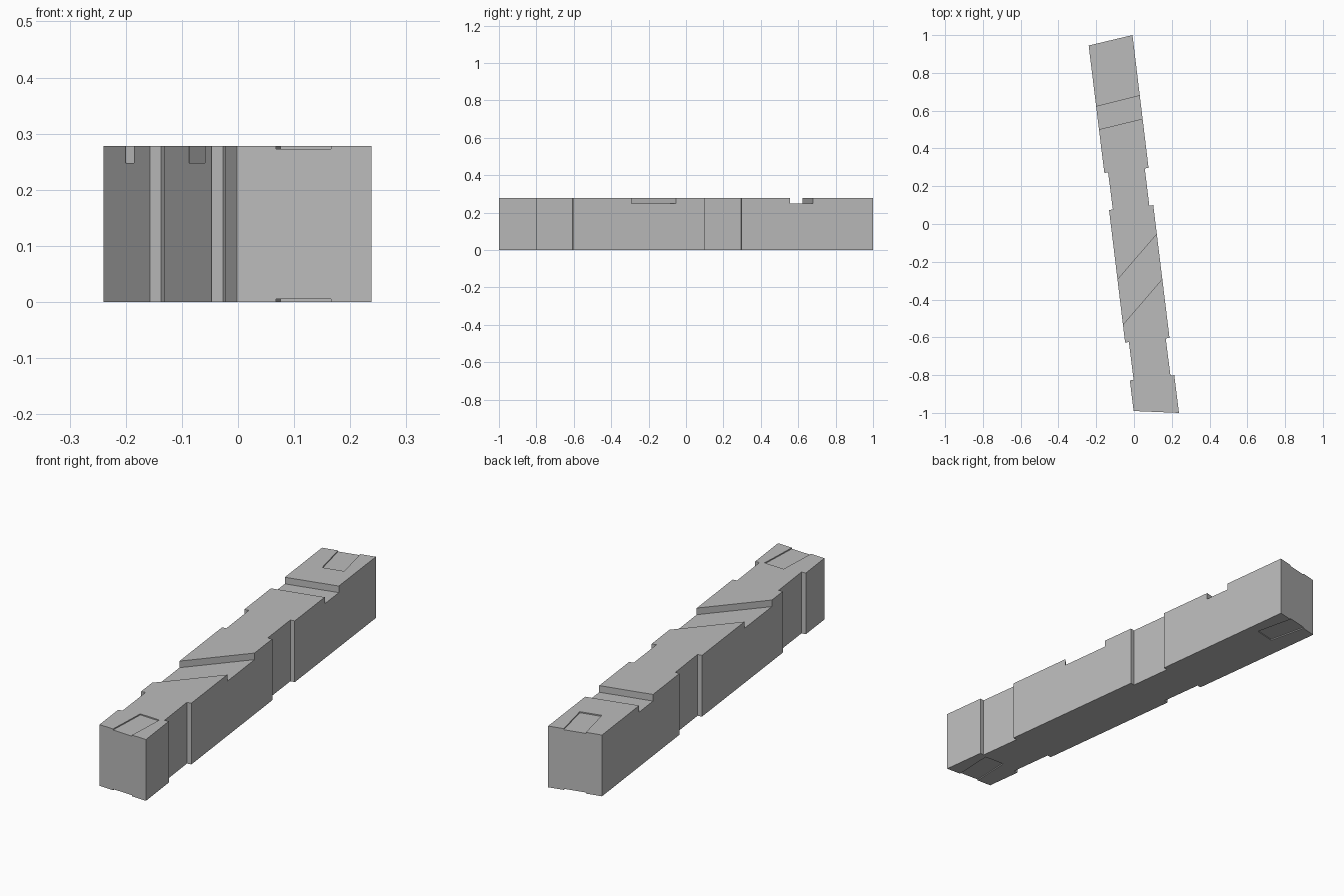
import bpy
import bmesh
from mathutils import Vector

cube = bpy.data.objects.get("Cube")
if cube:
    bpy.data.objects.remove(cube, do_unlink=True)

HEIGHT = 0.278
GROOVE_FLOOR = 0.248
POCKET_DEPTH = 0.005

grey = bpy.data.materials.new("plain grey")
grey.use_nodes = True
colour = (0.5, 0.5, 0.5, 1)
grey.diffuse_color = colour
grey.node_tree.nodes["Principled BSDF"].inputs["Base Color"].default_value = colour


def prism(name, outline, bottom, top):
    """Extrude a plan outline between two heights."""
    bm = bmesh.new()
    base = bm.faces.new([bm.verts.new((p[0], p[1], bottom)) for p in outline])
    new = bmesh.ops.extrude_face_region(bm, geom=[base])["geom"]
    lifted = [v for v in new if isinstance(v, bmesh.types.BMVert)]
    bmesh.ops.translate(bm, verts=lifted, vec=(0, 0, top - bottom))
    bmesh.ops.recalc_face_normals(bm, faces=bm.faces)
    mesh = bpy.data.meshes.new(name)
    bm.to_mesh(mesh)
    bm.free()
    mesh.materials.append(grey)
    obj = bpy.data.objects.new(name, mesh)
    bpy.context.collection.objects.link(obj)
    return obj


def cut(target, outline, bottom, top):
    """Subtract a prism and discard the cutter."""
    cutter = prism("cutter", outline, bottom, top)
    cutter.hide_render = True
    mod = target.modifiers.new("cut", "BOOLEAN")
    mod.operation = "DIFFERENCE"
    mod.solver = "EXACT"
    mod.object = cutter
    bpy.context.view_layer.objects.active = target
    bpy.ops.object.modifier_apply(modifier=mod.name)
    bpy.data.objects.remove(cutter, do_unlink=True)


# Beam with shallow recesses along both sides
left_side = [(-0.24, 0.945), (-0.157, 0.27), (-0.137, 0.273), (-0.112, 0.077),
             (-0.132, 0.074), (-0.047, -0.628), (-0.027, -0.625),
             (-0.002, -0.825), (-0.022, -0.828), (-0.002, -0.99)]
right_side = [(0.238, -1.0), (0.213, -0.8), (0.193, -0.803), (0.168, -0.606),
              (0.188, -0.603), (0.102, 0.1), (0.081, 0.097), (0.057, 0.294),
              (0.077, 0.297), (-0.008, 1.0)]
beam = prism("beam", left_side + right_side, 0, HEIGHT)


# Slanted grooves across the top: two edges, each pushed past the sides
def groove(a, b, c, d):
    a, b, c, d = (Vector(p) for p in (a, b, c, d))
    e, f = (b - a) * 0.3, (d - c) * 0.3
    cut(beam, [a - e, b + e, d + f, c - f], GROOVE_FLOOR, HEIGHT + 0.1)


groove((-0.2, 0.622), (0.03, 0.679), (-0.185, 0.501), (0.045, 0.557))
groove((-0.086, -0.294), (0.119, -0.056), (-0.058, -0.532), (0.147, -0.294))


# Shallow end pockets, square to each end, on the top and bottom
def end_pockets(corner_a, corner_b, length):
    a, b = Vector(corner_a), Vector(corner_b)
    along = (b - a).normalized()
    inward = Vector((-along.y, along.x))
    start, end = a.lerp(b, 0.29), a.lerp(b, 0.7)
    outline = [start - inward * 0.1, end - inward * 0.1,
               end + inward * length, start + inward * length]
    cut(beam, outline, HEIGHT - POCKET_DEPTH, HEIGHT + 0.1)
    cut(beam, outline, -0.1, POCKET_DEPTH)


end_pockets(left_side[-1], right_side[0], 0.185)
end_pockets(right_side[-1], left_side[0], 0.178)
